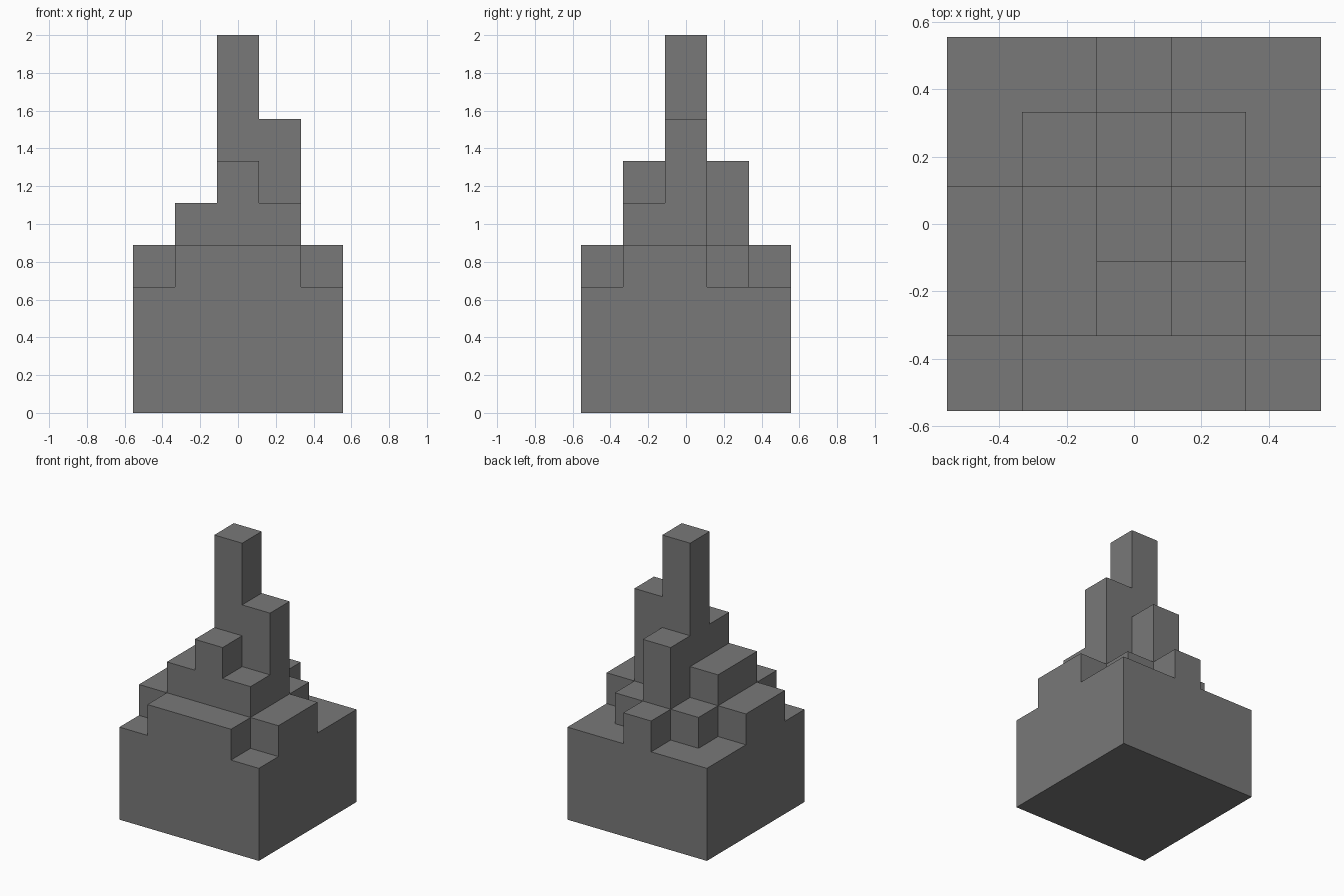
import bpy
import bmesh
from mathutils import Vector

cube = bpy.data.objects.get("Cube")
if cube:
    bpy.data.objects.remove(cube, do_unlink=True)

CELL = 2 / 9

# Storeys per block: rows run front to back, columns from -x to +x
STOREYS = ["34443",
           "45654",
           "45974",
           "34643",
           "33433"]

stone = bpy.data.materials.new("dark_grey_stone")
stone.use_nodes = True
grey = (0.19, 0.19, 0.19, 1)
stone.diffuse_color = grey
stone.node_tree.nodes["Principled BSDF"].inputs["Base Color"].default_value = grey


def storeys_at(face):
    """Storey count of the block that a face lies over."""
    c = face.calc_center_median()
    return int(STOREYS[round(c.y / CELL) + 2][round(c.x / CELL) + 2])


# Square floor plan of five by five blocks
bm = bmesh.new()
n = len(STOREYS)
bmesh.ops.create_grid(bm, x_segments=n, y_segments=n, size=CELL * n / 2)
roof = list(bm.faces)
# Closed underside
base = bmesh.ops.duplicate(bm, geom=roof)["geom"]
bmesh.ops.reverse_faces(bm, faces=[g for g in base if isinstance(g, bmesh.types.BMFace)])

# Raise the blocks one storey at a time, dropping those that are finished
for level in range(1, 10):
    roof = [f for f in roof if storeys_at(f) >= level]
    raised = bmesh.ops.extrude_face_region(bm, geom=roof)["geom"]
    bmesh.ops.delete(bm, geom=roof, context="FACES")
    verts = [g for g in raised if isinstance(g, bmesh.types.BMVert)]
    bmesh.ops.translate(bm, verts=verts, vec=Vector((0, 0, CELL)))
    roof = [g for g in raised if isinstance(g, bmesh.types.BMFace)]

# Weld the underside and merge flat areas into clean faces
bmesh.ops.remove_doubles(bm, verts=bm.verts, dist=0.001)
bmesh.ops.dissolve_limit(bm, angle_limit=0.01, verts=bm.verts, edges=bm.edges)
bmesh.ops.recalc_face_normals(bm, faces=bm.faces)

mesh = bpy.data.meshes.new("stepped_tower")
bm.to_mesh(mesh)
bm.free()
mesh.materials.append(stone)
tower = bpy.data.objects.new("stepped_tower", mesh)
bpy.context.collection.objects.link(tower)
